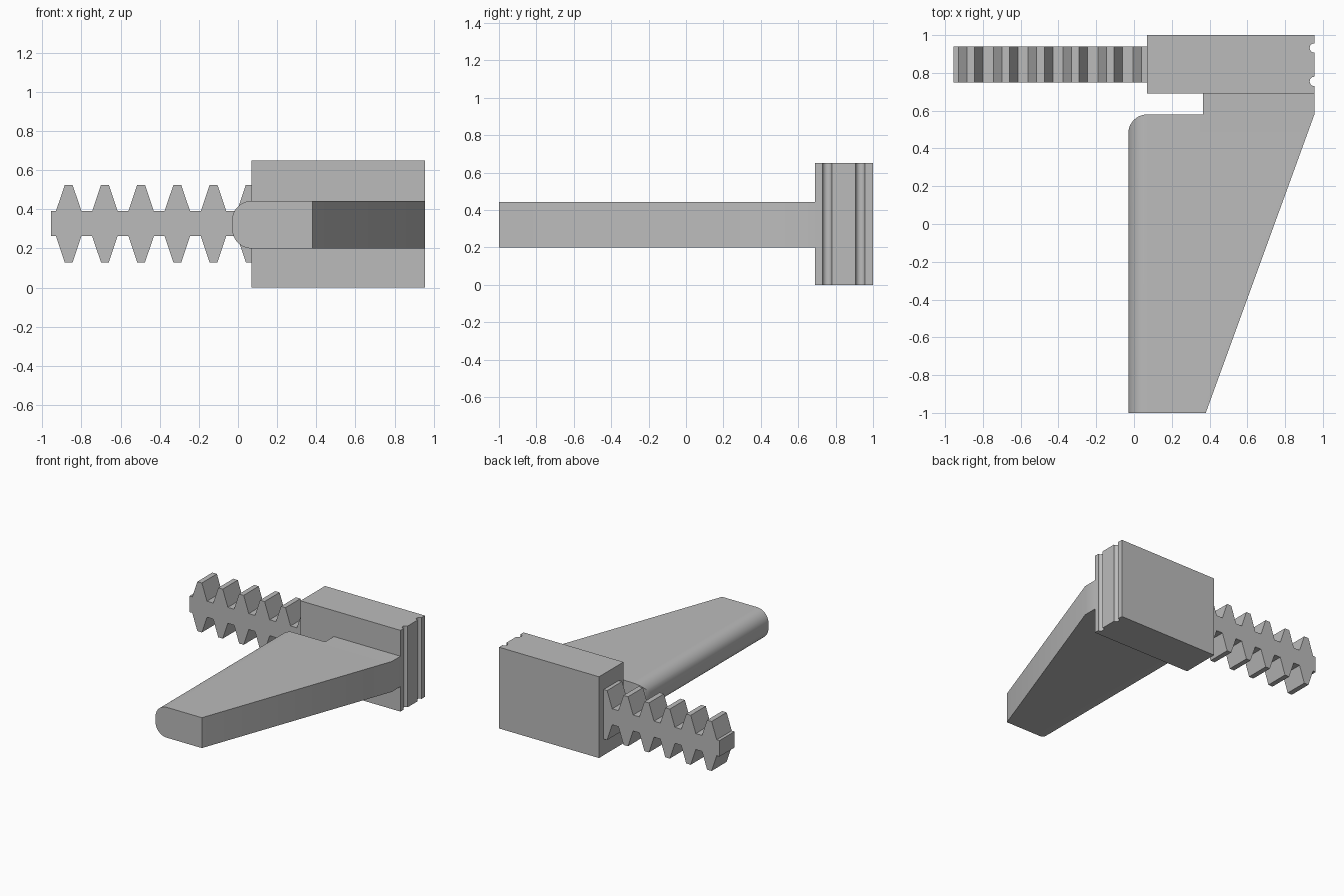
import bpy
import bmesh
from math import sin, cos, pi

if "Cube" in bpy.data.objects:
    bpy.data.objects.remove(bpy.data.objects["Cube"], do_unlink=True)

grey = bpy.data.materials.new("plain grey")
grey.use_nodes = True
grey.diffuse_color = (0.5, 0.5, 0.5, 1)
grey.node_tree.nodes["Principled BSDF"].inputs["Base Color"].default_value = (0.5, 0.5, 0.5, 1)


def arc(cx, cy, r, start, end, steps=12):
    """Points on an arc, angles in turns of pi."""
    angles = [pi * (start + (end - start) * i / steps) for i in range(steps + 1)]
    return [(cx + r * cos(a), cy + r * sin(a)) for a in angles]


def prism(name, outline, axis, low, high):
    """Extrude an outline along z (outline in x, y) or y (outline in x, z)."""
    bm = bmesh.new()
    place = (lambda p: (p[0], p[1], low)) if axis == "z" else (lambda p: (p[0], low, p[1]))
    face = bm.faces.new([bm.verts.new(place(p)) for p in outline])
    moved = bmesh.ops.extrude_face_region(bm, geom=[face])["geom"]
    shift = (0, 0, high - low) if axis == "z" else (0, high - low, 0)
    bmesh.ops.translate(bm, vec=shift, verts=[v for v in moved if isinstance(v, bmesh.types.BMVert)])
    bmesh.ops.recalc_face_normals(bm, faces=bm.faces)
    mesh = bpy.data.meshes.new(name)
    bm.to_mesh(mesh)
    bm.free()
    mesh.materials.append(grey)
    obj = bpy.data.objects.new(name, mesh)
    bpy.context.collection.objects.link(obj)
    return obj


def smooth(obj):
    bpy.ops.object.select_all(action="DESELECT")
    obj.select_set(True)
    bpy.context.view_layer.objects.active = obj
    bpy.ops.object.shade_smooth_by_angle(angle=pi / 6)


# Block with two round grooves down its side
left, right, front, back = 0.07, 0.955, 0.69, 1.0
outline = [(left, front), (right, front)]
for groove in (0.755, 0.932):
    outline += arc(right, groove, 0.025, 1.5, 0.5)
outline += [(right, back), (left, back)]
smooth(prism("grooved_block", outline, "z", 0, 0.65))

# Toothed bar: upper edge, then the same edge mirrored below
mid, core, tip = 0.327, 0.064, 0.198
upper = [(-0.955, core)]
for i in range(6):
    x = -0.865 + 0.185 * i
    upper += [(x - 0.065, core), (x - 0.02, tip), (x + 0.02, tip), (x + 0.065, core)]
upper.append((0.14, core))
outline = [(x, mid + z) for x, z in upper] + [(x, mid - z) for x, z in reversed(upper)]
prism("toothed_bar", outline, "y", 0.75, 0.94)

# Tapered lever: plan outline cut to a cross-section with a rounded edge
plan = [(-0.03, -1), (0.38, -1), (right, 0.58), (right, front), (0.365, front), (0.365, 0.58)]
plan += arc(0.07, 0.48, 0.1, 0.5, 1)
lever = prism("tapered_lever", plan, "z", 0.1, 0.55)
section = [(1.1, 0.2), (1.1, 0.443)] + arc(0.07, 0.343, 0.1, 0.5, 1) + arc(0.07, 0.3, 0.1, 1, 1.5)
cutter = prism("lever_section_cutter", section, "y", -1.2, 0.9)
cutter.hide_render = True
cut = lever.modifiers.new("section", "BOOLEAN")
cut.operation = "INTERSECT"
cut.solver = "EXACT"
cut.object = cutter
bpy.context.view_layer.objects.active = lever
bpy.ops.object.modifier_apply(modifier=cut.name)
bpy.data.objects.remove(cutter, do_unlink=True)
smooth(lever)
